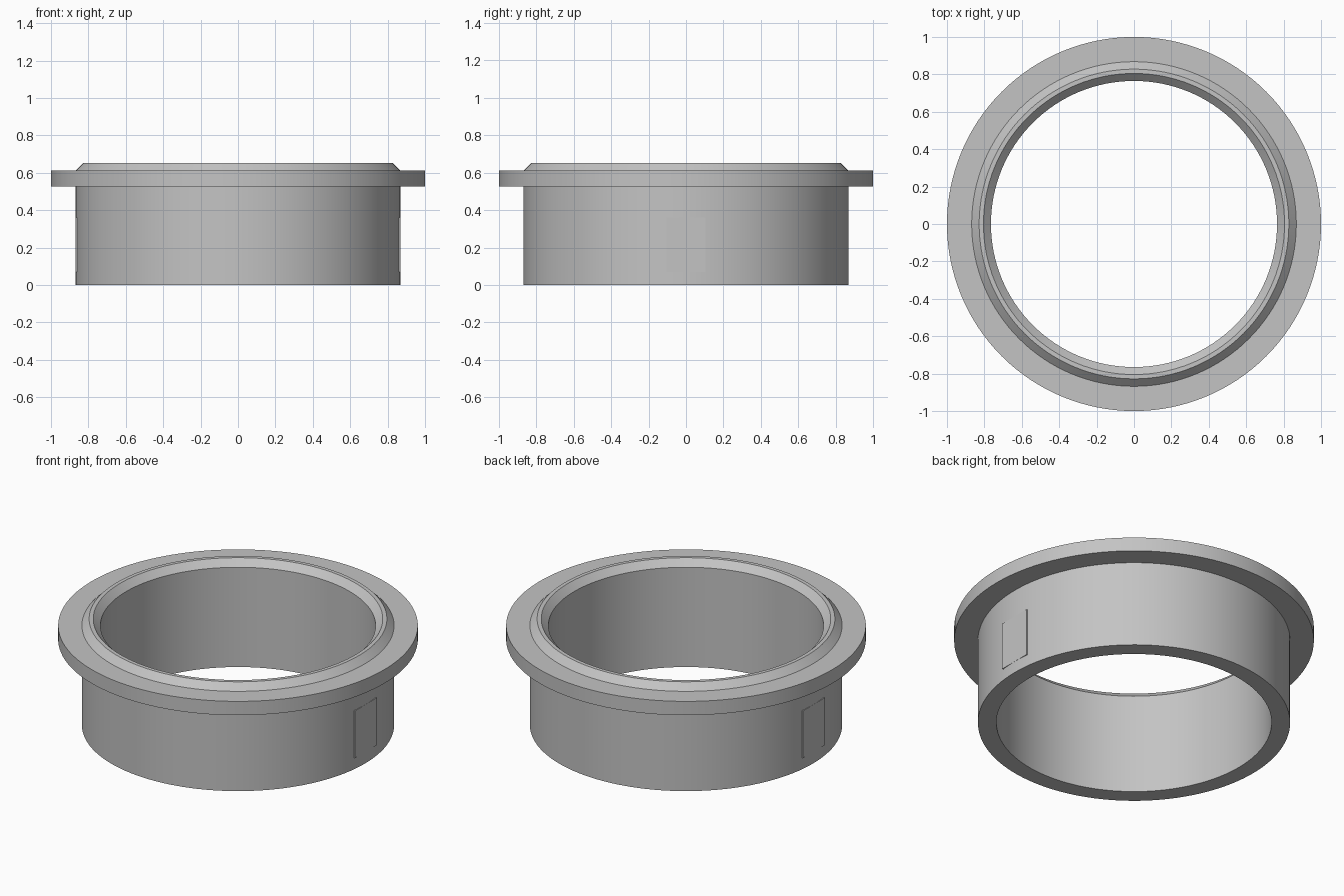
import bpy
import bmesh
import math

cube = bpy.data.objects.get("Cube")
if cube:
    bpy.data.objects.remove(cube, do_unlink=True)

grey = bpy.data.materials.new("plain grey")
grey.use_nodes = True
colour = (0.55, 0.55, 0.55, 1)
grey.diffuse_color = colour
grey.node_tree.nodes["Principled BSDF"].inputs["Base Color"].default_value = colour


def add_object(name, bm):
    bmesh.ops.recalc_face_normals(bm, faces=bm.faces)
    mesh = bpy.data.meshes.new(name)
    bm.to_mesh(mesh)
    bm.free()
    obj = bpy.data.objects.new(name, mesh)
    bpy.context.collection.objects.link(obj)
    mesh.materials.append(grey)
    return obj


# Flanged collar: closed (radius, height) profile spun about z
profile = [(0.765, 0), (0.868, 0), (0.868, 0.527), (1, 0.527), (1, 0.612),
           (0.868, 0.612), (0.828, 0.652), (0.805, 0.652), (0.765, 0.612)]
bm = bmesh.new()
verts = [bm.verts.new((r, 0, z)) for r, z in profile]
edges = [bm.edges.new((v, verts[i - 1])) for i, v in enumerate(verts)]
bmesh.ops.spin(bm, geom=verts + edges, axis=(0, 0, 1), cent=(0, 0, 0),
               angle=math.tau, steps=128, use_merge=True)
bmesh.ops.remove_doubles(bm, verts=bm.verts, dist=0.0001)
collar = add_object("flanged_collar", bm)
bpy.context.view_layer.objects.active = collar
collar.select_set(True)
bpy.ops.object.shade_smooth_by_angle(angle=math.radians(30))

# Flat pads on both sides, flush with the wall at their middle
for name, side in (("left_pad", 1), ("right_pad", -1)):
    bm = bmesh.new()
    bmesh.ops.create_cube(bm, size=1)
    bmesh.ops.scale(bm, vec=(0.03, 0.21, 0.29), verts=bm.verts)
    bmesh.ops.translate(bm, vec=(side * 0.8535, 0, 0.215), verts=bm.verts)
    add_object(name, bm)
